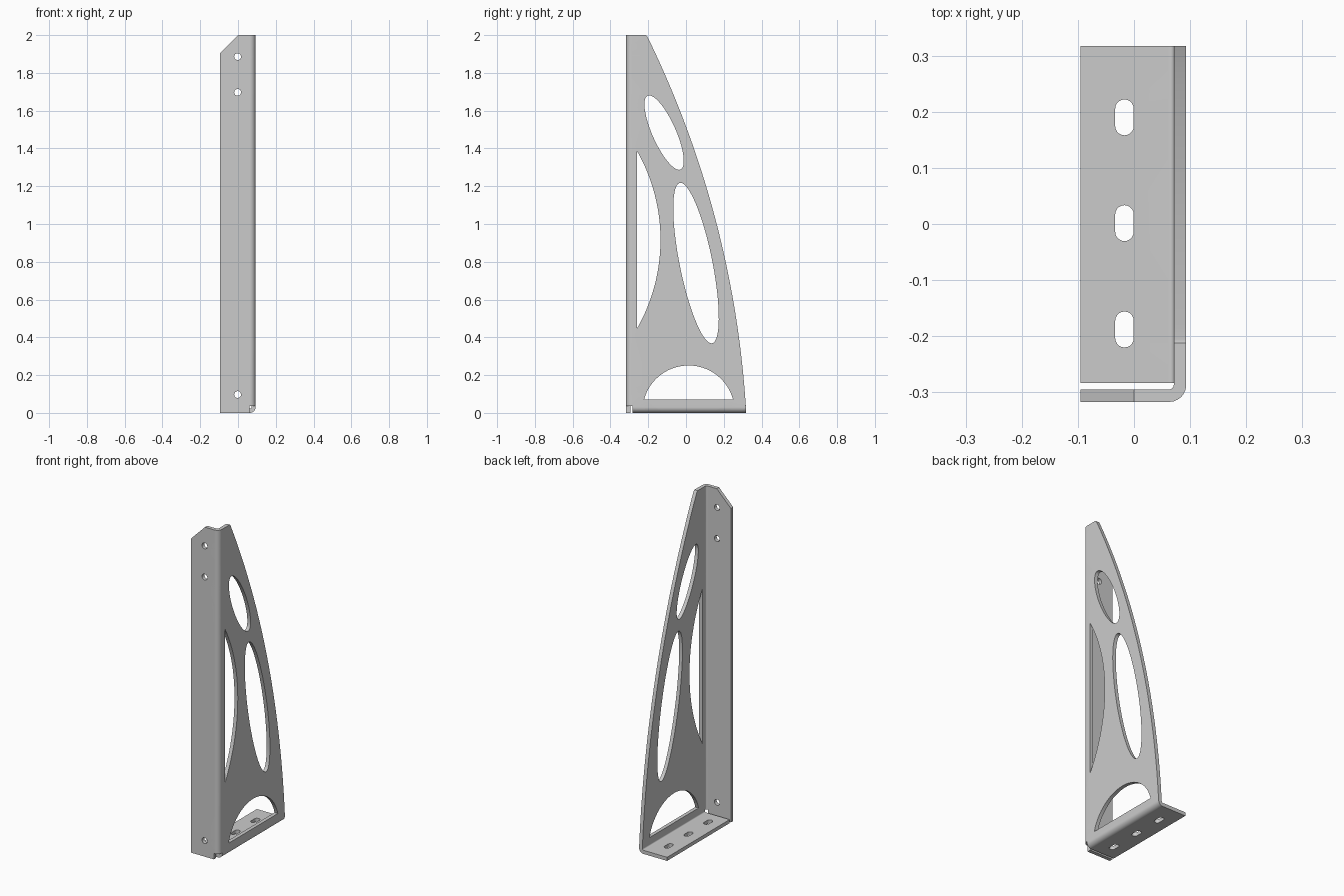
import bpy, bmesh
from math import pi, sin, cos, sqrt, asin
from mathutils import Vector

if "Cube" in bpy.data.objects:
    bpy.data.objects.remove(bpy.data.objects["Cube"])

# Sheet-metal bracket: flat pattern (u, v) cut out, then folded and thickened
R, T = 0.03, 0.022                 # outer bend radius, sheet thickness
XO, YO = 0.093, -0.317             # outer planes of web and front flange
U0, V0, L, N = YO + R, R, R * pi / 2, 6


def fu(x):                         # front flange: x -> pattern u
    return U0 - L - (XO - R - x)


def fv(x):                         # base flange: x -> pattern v
    return V0 - L - (XO - R - x)


def arc(p, q, sag, n=32):          # circular arc bulging to the right of p->q
    p, q = Vector(p), Vector(q)
    d = q - p
    h = d.length / 2
    r = (h * h + sag * sag) / (2 * sag)
    half = asin(h / r)
    d.normalize()
    nrm = Vector((d.y, -d.x))
    c = (p + q) / 2 + nrm * (sag - r)
    return [c + r * (sin(a) * d + cos(a) * nrm)
            for a in (half * (2 * i / n - 1) for i in range(n + 1))]


def oval(cu, cv, hz, shear, w, n=64):
    return [(cu + shear * cos(a) + w * sin(a), cv + hz * cos(a))
            for a in (2 * pi * i / n for i in range(n))]


def slot(cu, cv, half, r, n=10):
    return [(cu + s * (half - r) + s * r * sin(pi * i / n), cv + s * r * cos(pi * i / n))
            for s in (1, -1) for i in range(n + 1)]


# Outline: front flange, corner relief, base flange, curved web edge, clipped top
outline = [(fu(-0.095), 0), (fu(0.06), 0), (fu(0.06), 0.036), (-0.283, 0.036),
           (-0.283, fv(-0.095)), (0.317, fv(-0.095))]
outline += arc((0.317, 0.03), (-0.205, 1.993), 0.10, 40)
outline += [(-0.212, 2), (fu(0), 2), (fu(-0.095), 1.905)]

# Web windows, screw holes and mounting slots
loops = [outline,
         oval(-0.116, 1.484, 0.197, -0.079, 0.0675),
         oval(0.053, 0.793, 0.425, -0.082, 0.0883),
         arc((-0.259, 0.447), (-0.259, 1.386), 0.124),
         arc((0.249, 0.071), (-0.222, 0.071), 0.18)]
loops += [oval(fu(-0.002), z, 0.018, 0, 0.018, 24) for z in (0.097, 1.697, 1.886)]
loops += [slot(y, fv(-0.017), 0.032, 0.0165) for y in (-0.188, 0.0015, 0.19)]

bm = bmesh.new()
for loop in loops:
    vs = [bm.verts.new((p[0], p[1], 0)) for p in loop]
    for a, b in zip(vs, vs[1:] + vs[:1]):
        bm.edges.new((a, b))
bmesh.ops.triangle_fill(bm, use_beauty=True, edges=bm.edges[:], normal=(0, 0, 1))

# Crease lines for the two bends
for i in range(N + 1):
    for co, no in (((U0 - L * i / N, 0, 0), (1, 0, 0)), ((0, V0 - L * i / N, 0), (0, 1, 0))):
        bmesh.ops.bisect_plane(bm, geom=bm.verts[:] + bm.edges[:] + bm.faces[:],
                               dist=1e-6, plane_co=co, plane_no=no)


def fold(a):                       # distance past bend start -> (x, depth)
    if a <= L:
        return XO - R * (1 - cos(a / R)), R * sin(a / R)
    return XO - R - (a - L), R


for v in bm.verts:
    u, w = v.co.x, v.co.y
    if u < U0:
        x, d = fold(U0 - u)
        v.co = (x, U0 - d, w)
    elif w < V0:
        x, d = fold(V0 - w)
        v.co = (x, u, V0 - d)
    else:
        v.co = (XO, u, w)

# Make outer side face outward
bm.normal_update()
if sum(f.normal.x * f.calc_area() for f in bm.faces) < 0:
    bmesh.ops.reverse_faces(bm, faces=bm.faces[:])

me = bpy.data.meshes.new("bracket")
bm.to_mesh(me)
bm.free()
ob = bpy.data.objects.new("bracket", me)
bpy.context.collection.objects.link(ob)
bpy.context.view_layer.objects.active = ob
ob.select_set(True)
sol = ob.modifiers.new("thickness", 'SOLIDIFY')
sol.thickness, sol.offset, sol.use_even_offset = T, -1, True
bpy.ops.object.modifier_apply(modifier=sol.name)
bpy.ops.object.shade_smooth_by_angle(angle=0.55)
wn = ob.modifiers.new("flat_sheet_shading", 'WEIGHTED_NORMAL')
wn.keep_sharp = True
